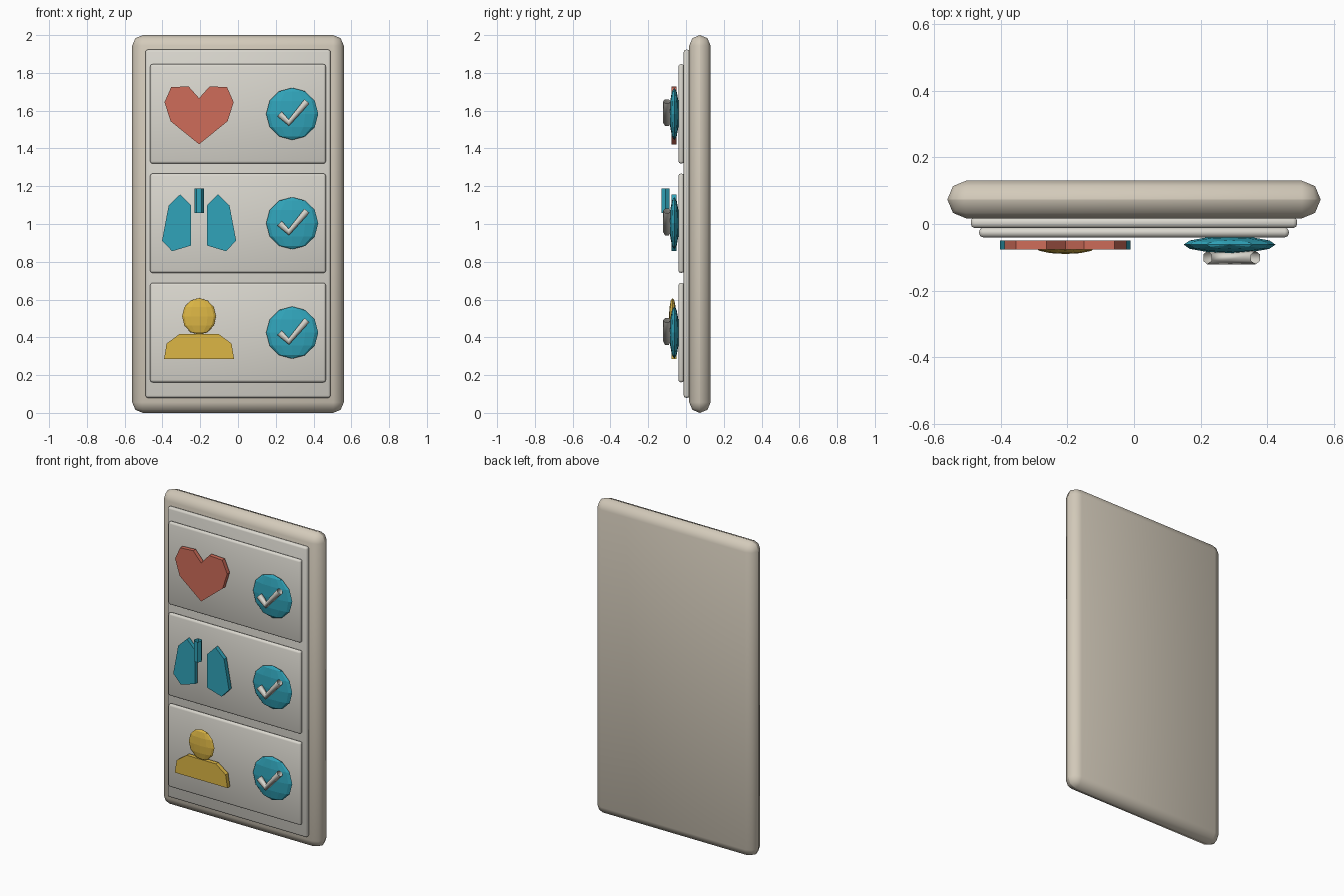
import bpy, bmesh, math

if "Cube" in bpy.data.objects:
    bpy.data.objects.remove(bpy.data.objects["Cube"])

def mat(name, rgb):
    m = bpy.data.materials.new(name)
    m.diffuse_color = (*rgb, 1)
    m.use_nodes = True
    m.node_tree.nodes["Principled BSDF"].inputs["Base Color"].default_value = m.diffuse_color
    return m

BEIGE = mat("beige", (0.65, 0.59, 0.49))
WHITE = mat("off_white", (0.70, 0.68, 0.62))
RED = mat("coral", (0.62, 0.15, 0.10))
TEAL = mat("teal", (0.03, 0.37, 0.49))
YELLOW = mat("yellow", (0.72, 0.47, 0.06))

def box(name, hx, y0, y1, z0, z1, bevel, m):
    bpy.ops.mesh.primitive_cube_add(size=1, location=(0, (y0 + y1) / 2, (z0 + z1) / 2))
    o = bpy.context.object
    o.name = name
    o.scale = (2 * hx, y1 - y0, z1 - z0)
    bpy.ops.object.transform_apply(location=False, rotation=False, scale=True)
    b = o.modifiers.new("bevel", 'BEVEL')
    b.width, b.segments = bevel, 2
    bpy.ops.object.modifier_apply(modifier="bevel")
    bpy.ops.object.shade_smooth_by_angle(angle=math.radians(50))
    o.data.materials.append(m)

def plate(name, pts, m, y0=-0.076, y1=-0.05):
    """Flat-faced icon: x/z outline around the icon column, extruded in y."""
    bm = bmesh.new()
    f = bm.faces.new([bm.verts.new((ICON_X + x, y0, z)) for x, z in pts])
    r = bmesh.ops.extrude_face_region(bm, geom=[f])
    bmesh.ops.translate(bm, vec=(0, y1 - y0, 0),
                        verts=[v for v in r["geom"] if isinstance(v, bmesh.types.BMVert)])
    bmesh.ops.recalc_face_normals(bm, faces=bm.faces)
    me = bpy.data.meshes.new(name)
    bm.to_mesh(me)
    bm.free()
    me.materials.append(m)
    o = bpy.data.objects.new(name, me)
    bpy.context.collection.objects.link(o)

def disc(name, loc, rx, ry, rz, m):
    bpy.ops.mesh.primitive_uv_sphere_add(segments=12, ring_count=6, radius=1, location=loc)
    o = bpy.context.object
    o.name, o.scale = name, (rx, ry, rz)
    o.data.materials.append(m)

def tube(name, pts, r, m):
    cu = bpy.data.curves.new(name, 'CURVE')
    cu.dimensions = '3D'
    cu.bevel_depth, cu.bevel_resolution = r, 1
    s = cu.splines.new('POLY')
    s.points.add(len(pts) - 1)
    for p, co in zip(s.points, pts):
        p.co = (*co, 1)
    cu.materials.append(m)
    bpy.context.collection.objects.link(bpy.data.objects.new(name, cu))

def mirrored(half):
    return half + [(-x, z) for x, z in reversed(half) if x]

ICON_X, MARK_X = -0.206, 0.287

# Board and inset panel
box("board", 0.56, 0.017, 0.13, 0, 2, 0.056, BEIGE)
box("panel", 0.49, -0.012, 0.02, 0.08, 1.923, 0.012, WHITE)

# Three rows, each with a round badge and a check mark
for i, z in enumerate((1.583, 1.004, 0.425)):
    box(f"row_{i}", 0.465, -0.04, -0.011, z - 0.263, z + 0.263, 0.012, WHITE)
    disc(f"badge_{i}", (MARK_X, -0.062, z), 0.138, 0.025, 0.138, TEAL)
    tube(f"check_mark_{i}", [(MARK_X + x, -0.101, z + dz) for x, dz in
                             ((-0.067, 0.0), (-0.018, -0.047), (0.078, 0.066))], 0.02, WHITE)

# Heart icon
plate("heart", mirrored([(0, 1.666), (0.056, 1.729), (0.148, 1.724), (0.183, 1.645),
                         (0.151, 1.544), (0, 1.422)]), RED)

# Lungs icon with open windpipe tube
for side, sx in (("left", -1), ("right", 1)):
    plate(f"{side}_lung", [(sx * x, z) for x, z in
          ((0.1, 1.157), (0.042, 1.098), (0.042, 0.886),
           (0.143, 0.856), (0.196, 0.912), (0.161, 1.098))], TEAL)
bpy.ops.mesh.primitive_cylinder_add(vertices=6, radius=0.025, depth=0.13, end_fill_type='NOTHING',
                                    location=(ICON_X, -0.108, 1.123), rotation=(0, 0, math.pi / 6))
bpy.context.object.name = "windpipe"
bpy.context.object.data.materials.append(TEAL)

# Person icon: head and shoulders
disc("head", (ICON_X, -0.071, 0.511), 0.09, 0.019, 0.097, YELLOW)
plate("shoulders", mirrored([(0.103, 0.418), (0.172, 0.367), (0.185, 0.286)]), YELLOW)
